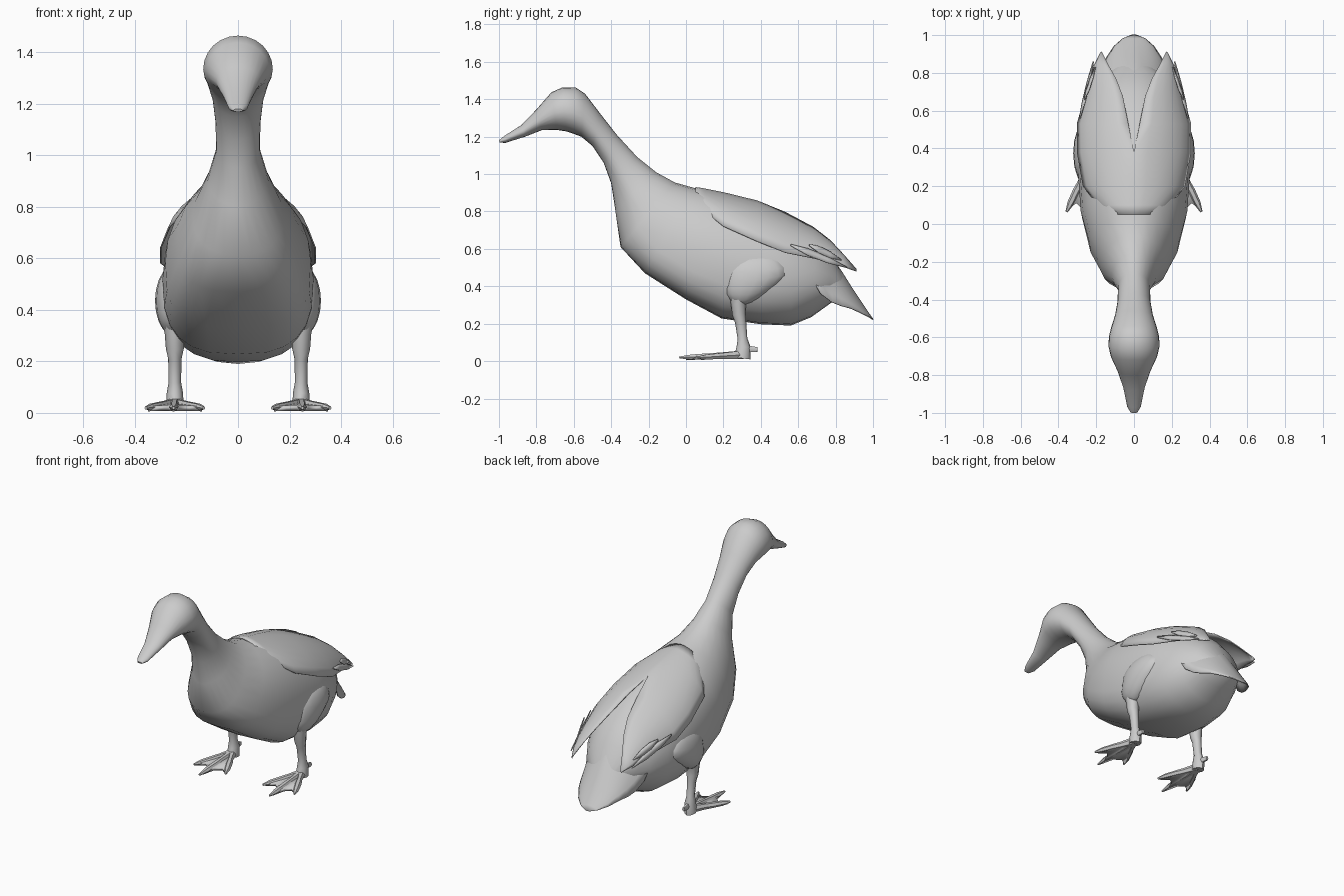
import bpy, bmesh
from math import cos, sin, pi, copysign, radians
from mathutils import Vector

if "Cube" in bpy.data.objects:
    bpy.data.objects.remove(bpy.data.objects["Cube"])


def finish(name, bm, angle=40):
    bmesh.ops.recalc_face_normals(bm, faces=bm.faces)
    me = bpy.data.meshes.new(name)
    bm.to_mesh(me)
    bm.free()
    ob = bpy.data.objects.new(name, me)
    bpy.context.collection.objects.link(ob)
    bpy.ops.object.select_all(action='DESELECT')
    ob.select_set(True)
    bpy.context.view_layer.objects.active = ob
    bpy.ops.object.shade_smooth_by_angle(angle=radians(angle))
    return ob


def mirror(ob):
    ob.modifiers.new("mirror", 'MIRROR')
    return ob


def thicken(ob, thick):
    m = ob.modifiers.new("thickness", 'SOLIDIFY')
    m.thickness = thick
    m.offset = 0
    return ob


def bridge(bm, rings):
    # skin a list of closed rings and cap both ends
    loops = [[bm.verts.new(p) for p in r] for r in rings]
    n = len(loops[0])
    for a, b in zip(loops, loops[1:]):
        for i in range(n):
            j = (i + 1) % n
            bm.faces.new((a[i], a[j], b[j], b[i]))
    bm.faces.new(loops[0][::-1])
    bm.faces.new(loops[-1])


def tube(bm, pts, n=8):
    # pts: (x, y, z, half width, half depth) along a limb
    P = [Vector(p[:3]) for p in pts]
    rings = []
    for i, p in enumerate(pts):
        d = (P[min(i + 1, len(P) - 1)] - P[max(i - 1, 0)]).normalized()
        u = d.cross(Vector((0, 1, 0)) if abs(d.z) > 0.7 else Vector((0, 0, 1))).normalized()
        v = d.cross(u)
        rings.append([P[i] + u * p[3] * cos(2 * pi * k / n) + v * p[4] * sin(2 * pi * k / n)
                      for k in range(n)])
    bridge(bm, rings)


def shell(name, rows, n=6, bulge=0.35, thick=0.006):
    # thin curved sheet, mirrored; rows: (y, inner x, inner z, outer x, outer z)
    bm = bmesh.new()
    grid = []
    for y, xi, zi, xo, zo in rows:
        row = []
        for k in range(n + 1):
            t = k / n
            s, c = sin(t * pi / 2), 1 - cos(t * pi / 2)
            fx = t + (s - t) * bulge * 2
            fz = t + (c - t) * bulge * 2
            row.append(bm.verts.new((xi + (xo - xi) * fx, y, zi + (zo - zi) * fz)))
        grid.append(row)
    for a, b in zip(grid, grid[1:]):
        for k in range(n):
            bm.faces.new((a[k], a[k + 1], b[k + 1], b[k]))
    return thicken(mirror(finish(name, bm)), thick)


# Bill, head, neck and body: top (y, z), bottom (y, z), half width, squareness below
sections = [
    (-1.00, 1.180, -.995, 1.168, .018, 2), (-.97, 1.205, -.965, 1.167, .036, 2),
    (-.88, 1.262, -.86, 1.20, .056, 2), (-.80, 1.345, -.77, 1.235, .085, 2),
    (-.72, 1.437, -.69, 1.236, .122, 2), (-.66, 1.464, -.64, 1.228, .135, 2),
    (-.59, 1.463, -.60, 1.215, .133, 2), (-.54, 1.43, -.56, 1.20, .122, 2),
    (-.46, 1.325, -.50, 1.15, .10, 2), (-.37, 1.21, -.44, 1.06, .087, 2),
    (-.26, 1.09, -.40, .95, .085, 2), (-.16, 1.01, -.377, .80, .12, 1.7),
    (-.06, .955, -.35, .61, .175, 2.3), (.04, .927, -.22, .47, .235, 3),
    (.15, .905, 0, .33, .282, 3.2), (.26, .88, .19, .228, .293, 2.8),
    (.44, .83, .40, .197, .297, 2.5), (.58, .755, .56, .19, .275, 2.2),
    (.70, .66, .67, .235, .225, 2), (.78, .57, .76, .30, .17, 2),
    (.86, .42, .83, .35, .08, 2)]
rings = []
for yt, zt, yb, zb, w, sq in sections:
    top, bot = Vector((0, yt, zt)), Vector((0, yb, zb))
    mid = bot.lerp(top, 0.45)
    ring = []
    for k in range(24):
        c, s = cos(2 * pi * k / 24), sin(2 * pi * k / 24)
        e = 2 / sq if s < 0 else 1
        p = mid.lerp(bot if s < 0 else top, abs(s) ** e)
        ring.append((w * copysign(abs(c) ** e, c), p.y, p.z))
    rings.append(ring)
bm = bmesh.new()
bridge(bm, rings)
finish("body_with_neck_and_head", bm, 38)

# Folded wings, joined along the back
shell("wing", [
    (.05, 0, .928, .11, .875), (.10, 0, .92, .19, .80),
    (.20, 0, .9, .268, .72), (.38, 0, .856, .300, .64),
    (.53, .03, .795, .300, .58), (.68, .06, .715, .258, .55),
    (.77, .095, .645, .233, .53), (.84, .135, .57, .21, .505),
    (.91, .17, .49, .175, .48)])

# Loose wing feathers
for i, (y0, x0, z0, y1, x1, z1) in enumerate([
        (.56, .287, .62, .86, .215, .50), (.66, .262, .62, .83, .205, .54)]):
    rows = []
    for t, w in ((0, .004), (.3, .018), (.65, .017), (1, .002)):
        y, x, z = y0 + (y1 - y0) * t, x0 + (x1 - x0) * t, z0 + (z1 - z0) * t
        rows.append((y, x - w * .4, z + w, x + w * .4, z - w))
    shell("wing_feather_%d" % (i + 1), rows, 2, .2)

# Arched tail fan
shell("tail", [
    (.68, 0, .66, .215, .43), (.72, 0, .62, .205, .36), (.78, 0, .55, .188, .315),
    (.83, 0, .48, .17, .295), (.88, 0, .40, .145, .282), (.94, 0, .31, .105, .255),
    (.98, 0, .25, .06, .235), (1.0, 0, .222, .012, .222)], bulge=.3)

# Thighs, tapering down and forward to the leg
bm = bmesh.new()
bmesh.ops.create_uvsphere(bm, u_segments=16, v_segments=10, radius=1)
for v in bm.verts:
    x, y, z = v.co
    low = max(0, -z)
    v.co = (.25 + .072 * x, .375 + .17 * y * (1 - .2 * low) - .07 * low,
            .435 + .135 * z + .025 * max(0, y))
mirror(finish("thigh", bm, 60))

# Shanks with heel joint
bm = bmesh.new()
tube(bm, [(.247, .283, .37, .05, .06), (.246, .28, .305, .038, .04),
          (.245, .283, .25, .035, .036), (.245, .292, .21, .026, .03),
          (.245, .302, .12, .024, .026), (.245, .308, .075, .032, .038),
          (.245, .30, .015, .034, .045)])
mirror(finish("shank", bm, 50))

# Toes
bm = bmesh.new()
hub = Vector((.245, .30, .034))
for tx, ty in ((.352, .075), (.25, -.02), (.138, .075)):
    tip = Vector((tx, ty, .02))
    tube(bm, [(*hub.lerp(tip, t), w, h) for t, w, h in
              ((0, .024, .026), (.35, .016, .02), (.55, .02, .018),
               (.85, .018, .015), (1.05, .006, .006))], 6)
tube(bm, [(.245, .30, .075, .016, .02), (.247, .345, .065, .014, .018),
          (.25, .382, .062, .009, .014)], 6)
mirror(finish("toes", bm, 45))

# Webs between the toes
bm = bmesh.new()
edge = [(.245, .31, .03), (.35, .08, .016), (.305, .11, .018), (.272, .08, .018),
        (.25, 0, .016), (.228, .08, .018), (.188, .11, .018), (.14, .08, .016)]
vs = [bm.verts.new(p) for p in edge]
for i in range(1, 7):
    bm.faces.new((vs[0], vs[i], vs[i + 1]))
thicken(mirror(finish("foot_web", bm)), .02)
